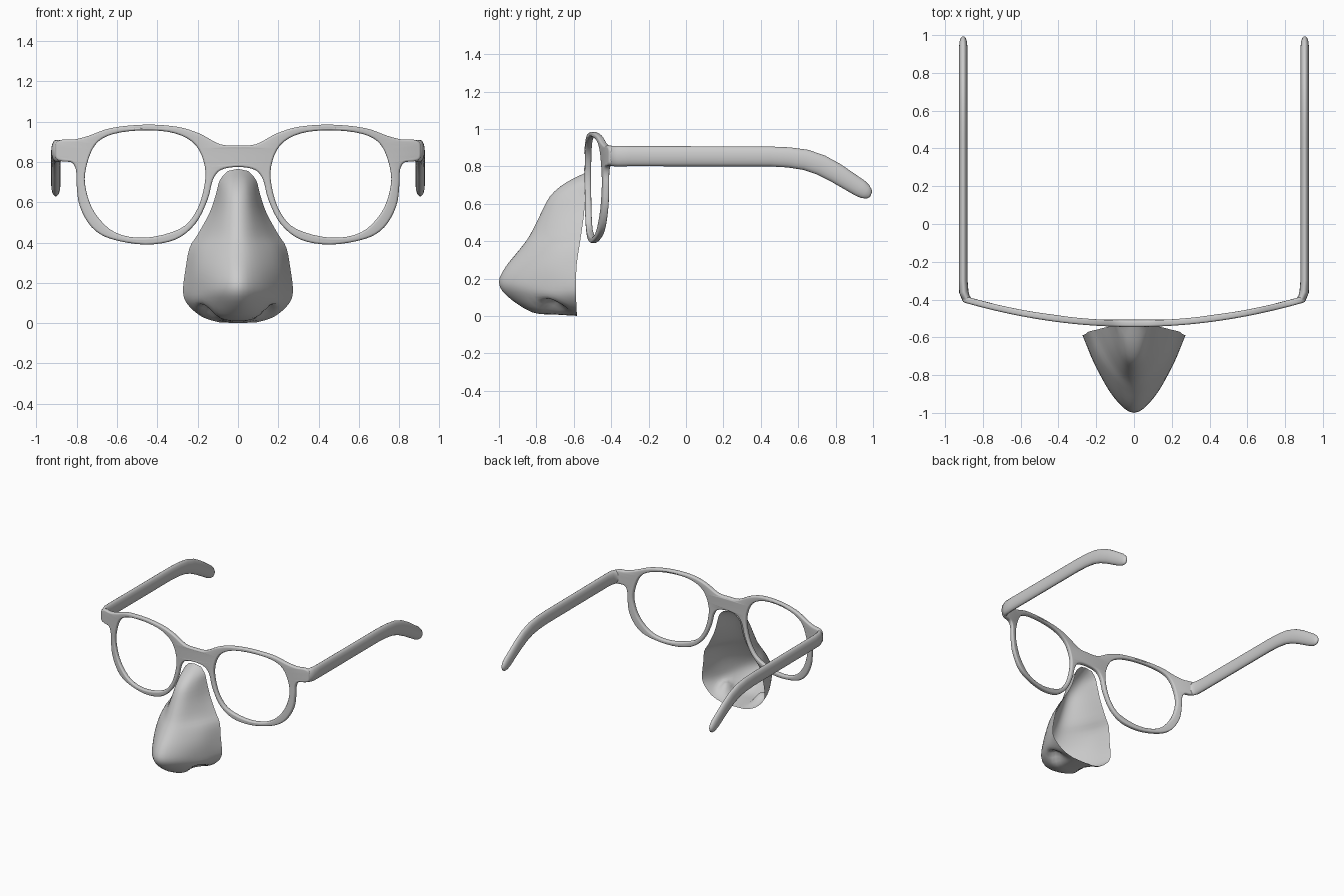
import bpy, bmesh, math
from mathutils import Vector

if "Cube" in bpy.data.objects:
    bpy.data.objects.remove(bpy.data.objects["Cube"])


def spline(pts, steps, closed=False):
    """Smooth interpolation through tuples of any dimension."""
    n = len(pts)
    if closed:
        p = [pts[-1]] + list(pts) + [pts[0], pts[1]]
    else:
        p = [tuple(2 * a - b for a, b in zip(pts[0], pts[1]))] + list(pts)
        p.append(tuple(2 * a - b for a, b in zip(pts[-1], pts[-2])))
    out = []
    for i in range(1, n + 1 if closed else n):
        for s in range(steps):
            t = s / steps
            out.append(tuple(
                b + 0.5 * t * (c - a + t * (2 * a - 5 * b + 4 * c - d + t * (3 * (b - c) + d - a)))
                for a, b, c, d in zip(p[i - 1], p[i], p[i + 1], p[i + 2])))
    return out if closed else out + [tuple(pts[-1])]


def loft(name, rows, closed=False, caps=False):
    bm = bmesh.new()
    vs = [[bm.verts.new(c) for c in r] for r in rows]
    n = len(rows[0])
    for a, b in zip(vs, vs[1:]):
        for i in range(n if closed else n - 1):
            j = (i + 1) % n
            bm.faces.new((a[i], a[j], b[j], b[i]))
    if caps:
        bm.faces.new(vs[0])
        bm.faces.new(vs[-1])
        bmesh.ops.recalc_face_normals(bm, faces=bm.faces)
    for f in bm.faces:
        f.smooth = True
    me = bpy.data.meshes.new(name)
    bm.to_mesh(me)
    bm.free()
    ob = bpy.data.objects.new(name, me)
    bpy.context.collection.objects.link(ob)
    return ob


# Front frame: filled outline with two lens holes, rounded and bowed backwards
half = [(0, .882), (.09, .888), (.19, .94), (.30, .974), (.46, .985), (.63, .968),
        (.74, .93), (.81, .912), (.87, .911), (.903, .895), (.908, .855), (.903, .815),
        (.87, .802), (.825, .797), (.804, .76), (.801, .69), (.785, .58), (.725, .475),
        (.63, .418), (.46, .39), (.31, .415), (.21, .495), (.15, .615), (.125, .71),
        (.085, .76), (0, .775)]
hole = [(.46, .957), (.31, .941), (.21, .883), (.164, .775), (.17, .665), (.21, .55),
        (.29, .467), (.46, .424), (.61, .45), (.71, .546), (.755, .665), (.755, .765),
        (.71, .883), (.62, .938)]
outlines = [half + [(-x, z) for x, z in half[-2:0:-1]], hole, [(-x, z) for x, z in hole]]
cu = bpy.data.curves.new("front_frame", 'CURVE')
cu.dimensions, cu.fill_mode = '2D', 'BOTH'
cu.extrude, cu.bevel_depth, cu.offset, cu.bevel_resolution = .006, .011, -.011, 3
for o in outlines:
    pts = spline(o, 4, True)
    sp = cu.splines.new('POLY')
    sp.points.add(len(pts) - 1)
    for p, (x, z) in zip(sp.points, pts):
        p.co = (x, z, 0, 1)
    sp.use_cyclic_u = True
frame = bpy.data.objects.new("front_frame", cu)
bpy.context.collection.objects.link(frame)
bpy.context.view_layer.objects.active = frame
frame.select_set(True)
bpy.ops.object.convert(target='MESH')
frame = bpy.context.view_layer.objects.active
bm = bmesh.new()
bm.from_mesh(frame.data)
bmesh.ops.remove_doubles(bm, verts=bm.verts, dist=.0005)
for v in bm.verts:
    x, z, d = v.co
    v.co = (x, -.528 + .16 * x * x - d, z)
for f in bm.faces:
    f.smooth = True
bm.to_mesh(frame.data)
bm.free()

# Temple arms: oval sections (x, y, z, half width, half height) round the hinge corner to the ear hook
arm = [(.84, -.415, .855, .012, .045), (.868, -.407, .855, .016, .05),
       (.89, -.392, .855, .023, .054), (.901, -.36, .855, .025, .055),
       (.904, -.30, .855, .023, .054), (.904, .45, .853, .023, .053),
       (.904, .55, .848, .023, .054), (.904, .64, .835, .023, .055),
       (.904, .72, .808, .023, .055), (.904, .80, .766, .023, .053),
       (.904, .93, .684, .023, .047), (.904, .96, .664, .02, .04),
       (.904, .98, .652, .014, .027), (.904, .989, .648, .006, .012)]
for side, label in ((1, "right"), (-1, "left")):
    rows = []
    for i, (x, y, z, w, h) in enumerate(arm):
        a, b = arm[max(i - 1, 0)], arm[min(i + 1, len(arm) - 1)]
        t = (Vector(b[:3]) - Vector(a[:3])).normalized()
        s = t.cross(Vector((0, 0, 1))).normalized()
        u = s.cross(t)
        ring = []
        for k in range(16):
            an = math.tau * k / 16
            p = Vector((x, y, z)) + s * w * math.cos(an) + u * h * math.sin(an)
            ring.append((side * p.x, p.y, p.z))
        rows.append(ring)
    loft("temple_arm_" + label, rows, True, True)

# Nose shell, open at the back: ridge (y, z), tip shoulder (x, y), wing (x, y), back edge (x, y, z)
levels = [(-.54, .765, .02, -.54, .035, -.54, .05, -.535, .755),
          (-.647, .71, .035, -.635, .065, -.595, .09, -.54, .71),
          (-.727, .64, .045, -.705, .08, -.64, .108, -.54, .645),
          (-.78, .54, .055, -.75, .10, -.67, .14, -.545, .55),
          (-.834, .433, .065, -.80, .135, -.70, .20, -.56, .44),
          (-.888, .358, .08, -.845, .18, -.715, .24, -.57, .375),
          (-.965, .262, .095, -.90, .20, -.745, .26, -.585, .27),
          (-1.0, .18, .105, -.92, .205, -.75, .273, -.588, .16),
          (-.957, .107, .10, -.885, .20, -.74, .255, -.588, .10),
          (-.824, .02, .09, -.80, .165, -.715, .20, -.585, .045),
          (-.70, .008, .07, -.695, .12, -.65, .15, -.584, .018),
          (-.583, .001, .03, -.583, .06, -.583, .09, -.583, .003)]
rows = []
for yc, zc, x1, y1, x2, y2, xe, ye, ze in spline(levels, 3):
    side = [(x1, y1, zc + (ze - zc) / 3), (x2, y2, zc + (ze - zc) * 2 / 3), (xe, ye, ze)]
    row = [(-x, y, z) for x, y, z in side[::-1]] + [(0, yc, zc)] + side
    pts = []
    for x, y, z in spline(row, 4):
        # Nostril hollows pushed up into the underside
        g = math.exp(-((abs(x) - .145) / .045) ** 2 - ((y + .71) / .065) ** 2)
        g *= max(0, min(1, (.14 - z) / .08))
        pts.append((x, y, max(z, 0) + .07 * g))
    rows.append(pts)
loft("nose", rows)
